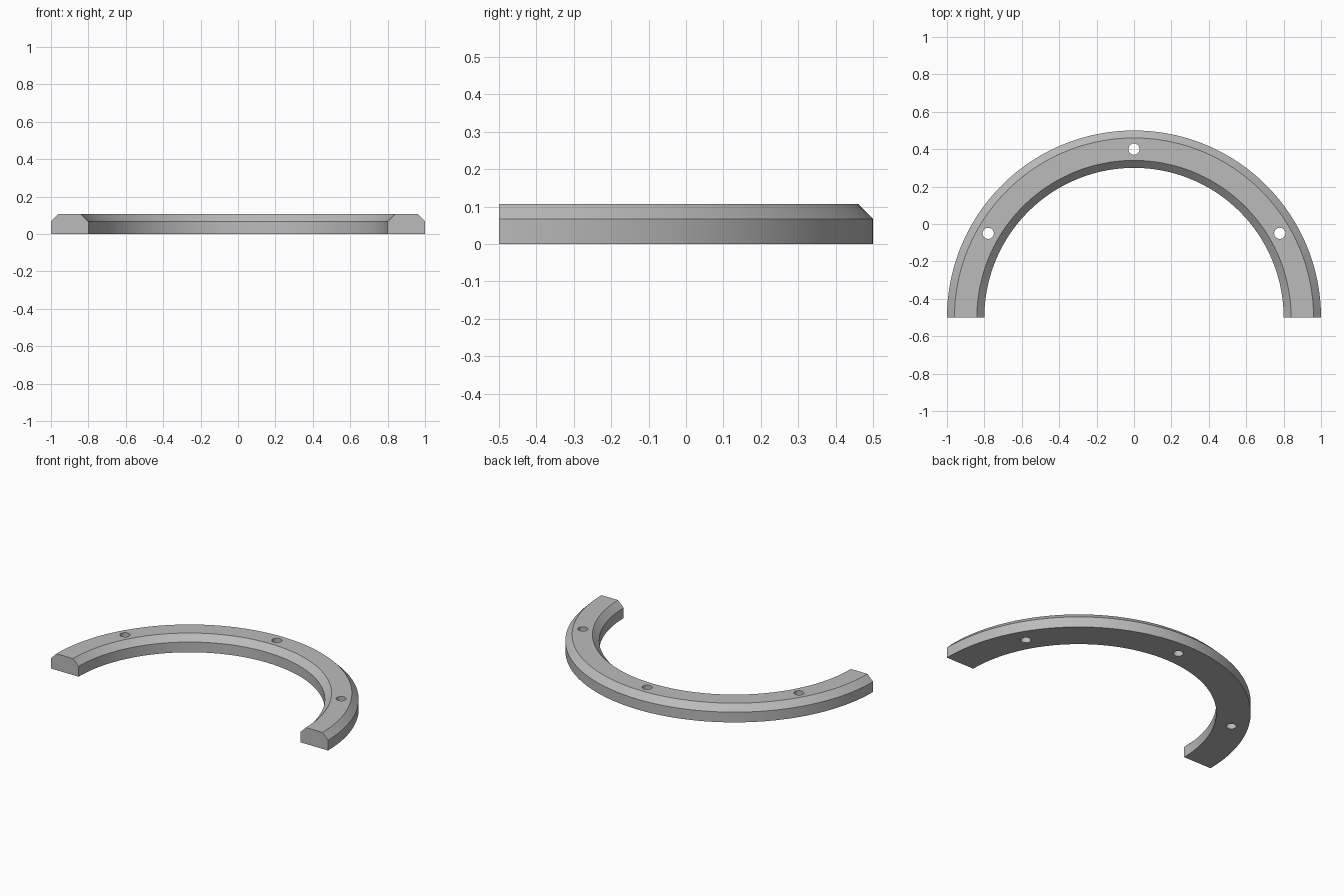
import bpy
import bmesh
from math import pi, sin, cos, radians
from mathutils import Matrix, Vector

default = bpy.data.objects.get("Cube")
if default:
    bpy.data.objects.remove(default, do_unlink=True)

OUTER, INNER, HEIGHT, CHAMFER = 1.0, 0.8, 0.107, 0.04
CENTRE_Y = -0.5
SEGMENTS = 96

grey = bpy.data.materials.new("plain grey")
grey.use_nodes = True
colour = (0.5, 0.5, 0.5, 1)
grey.diffuse_color = colour
grey.node_tree.nodes["Principled BSDF"].inputs["Base Color"].default_value = colour


def add_object(name, bm):
    bmesh.ops.recalc_face_normals(bm, faces=bm.faces)
    mesh = bpy.data.meshes.new(name)
    bm.to_mesh(mesh)
    bm.free()
    mesh.materials.append(grey)
    obj = bpy.data.objects.new(name, mesh)
    bpy.context.collection.objects.link(obj)
    return obj


# Half ring: chamfered cross-section swept through half a turn
profile = [
    (INNER, 0), (OUTER, 0), (OUTER, HEIGHT - CHAMFER),
    (OUTER - CHAMFER, HEIGHT), (INNER + CHAMFER, HEIGHT),
    (INNER, HEIGHT - CHAMFER),
]
bm = bmesh.new()
rings = []
for i in range(SEGMENTS + 1):
    a = pi * i / SEGMENTS
    rings.append([bm.verts.new((r * cos(a), CENTRE_Y + r * sin(a), z))
                  for r, z in profile])
for a, b in zip(rings, rings[1:]):
    for j in range(len(profile)):
        k = (j + 1) % len(profile)
        bm.faces.new((a[j], a[k], b[k], b[j]))
bm.faces.new(rings[0])
bm.faces.new(rings[-1])
half_ring = add_object("half_ring", bm)

# Three bolt holes, drilled along the middle of the ring
bm = bmesh.new()
mid = (OUTER + INNER) / 2
for angle in (30, 90, 150):
    a = radians(angle)
    place = Vector((mid * cos(a), CENTRE_Y + mid * sin(a), HEIGHT / 2))
    bmesh.ops.create_cone(bm, cap_ends=True, segments=32, radius1=0.03,
                          radius2=0.03, depth=HEIGHT * 2,
                          matrix=Matrix.Translation(place))
cutter = add_object("bolt_hole_cutter", bm)
cutter.hide_render = True

drill = half_ring.modifiers.new("bolt_holes", "BOOLEAN")
drill.operation = "DIFFERENCE"
drill.solver = "EXACT"
drill.object = cutter

bpy.ops.object.select_all(action="DESELECT")
half_ring.select_set(True)
bpy.context.view_layer.objects.active = half_ring
bpy.ops.object.modifier_apply(modifier=drill.name)
bpy.data.objects.remove(cutter, do_unlink=True)

# Smooth curved walls, crisp chamfer edges
bpy.ops.object.shade_smooth_by_angle(angle=radians(30))
